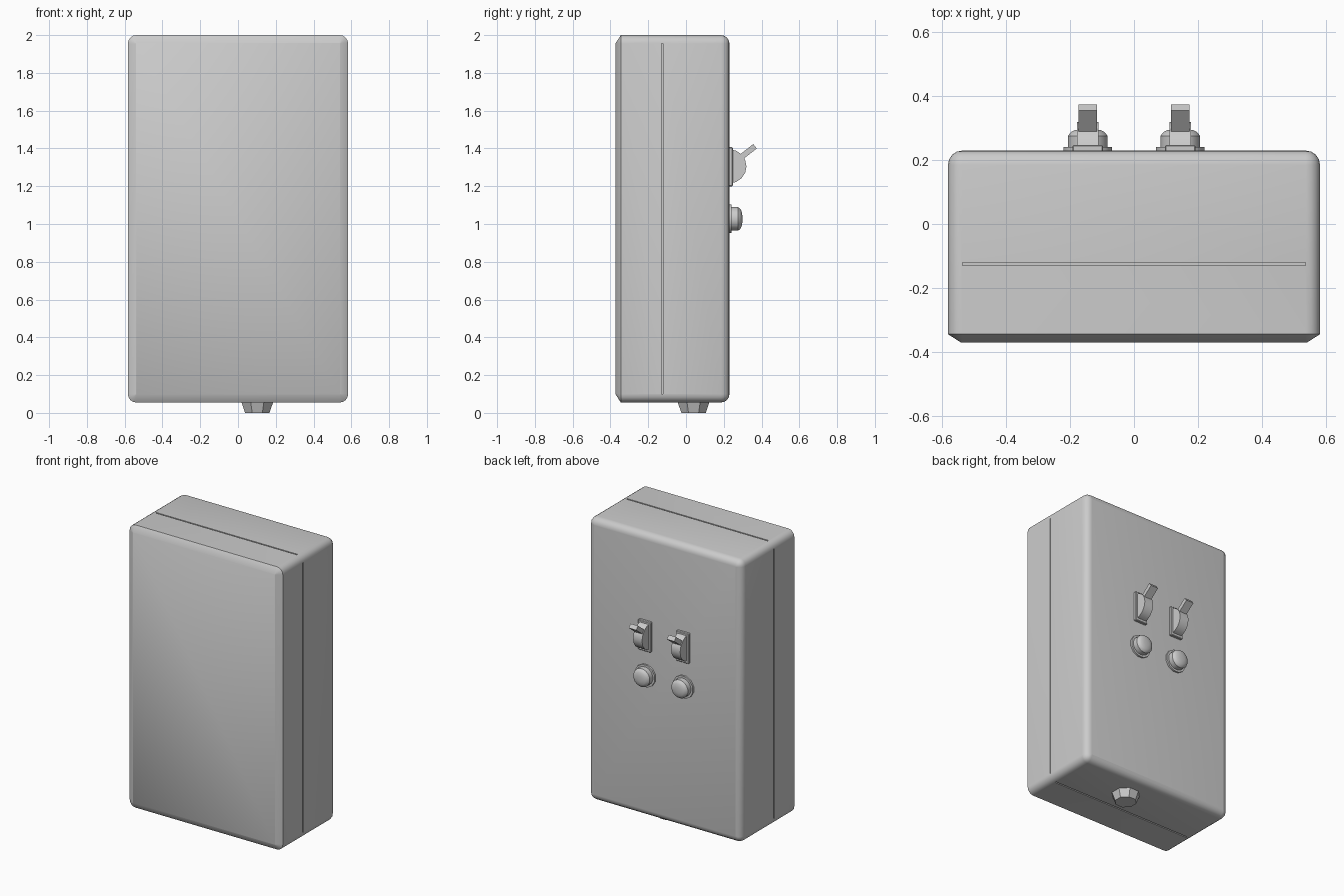
import bpy
import bmesh
from math import cos, sin, pi, radians
from mathutils import Matrix, Vector

cube = bpy.data.objects.get("Cube")
if cube:
    bpy.data.objects.remove(cube, do_unlink=True)

grey = bpy.data.materials.new("plain_grey")
grey.use_nodes = True
grey.diffuse_color = (0.6, 0.6, 0.6, 1)
grey.node_tree.nodes["Principled BSDF"].inputs["Base Color"].default_value = (0.6, 0.6, 0.6, 1)


def finish(name, bm, smooth=35):
    bmesh.ops.recalc_face_normals(bm, faces=bm.faces)
    mesh = bpy.data.meshes.new(name)
    bm.to_mesh(mesh)
    bm.free()
    mesh.materials.append(grey)
    obj = bpy.data.objects.new(name, mesh)
    bpy.context.collection.objects.link(obj)
    bpy.ops.object.select_all(action='DESELECT')
    obj.select_set(True)
    bpy.context.view_layer.objects.active = obj
    if smooth:
        bpy.ops.object.shade_smooth_by_angle(angle=radians(smooth))
    return obj


def add_box(bm, centre, size, tilt=0):
    m = Matrix.Translation(centre) @ Matrix.Rotation(tilt, 4, 'X') @ Matrix.Diagonal((*size, 1))
    bmesh.ops.create_cube(bm, size=1, matrix=m)


def loft(bm, rings):
    loops = [[bm.verts.new(p) for p in ring] for ring in rings]
    for a, b in zip(loops, loops[1:]):
        for i in range(len(a)):
            j = (i + 1) % len(a)
            bm.faces.new((a[i], a[j], b[j], b[i]))
    bm.faces.new(loops[0])
    bm.faces.new(loops[-1])


def turned(name, profile, sides, origin, axis):
    """Stack of regular rings (distance, radius) along an axis."""
    turn = Vector((0, 0, 1)).rotation_difference(Vector(axis)).to_matrix()
    rings = []
    for d, r in profile:
        rings.append([Vector(origin) + turn @ Vector((r * cos(a), r * sin(a), d))
                      for a in (2 * pi * (i + 0.5) / sides for i in range(sides))])
    bm = bmesh.new()
    loft(bm, rings)
    return finish(name, bm)


# Case: rounded rectangle lofted from front to back
HALF_X, LOW, HIGH, FRONT, BACK, R = 0.583, 0.055, 2.0, -0.372, 0.23, 0.045
MID, HALF_Z = (LOW + HIGH) / 2, (HIGH - LOW) / 2


def case_ring(y, inset):
    ring, r = [], max(R - inset, 0.002)
    for k, (sx, sz) in enumerate(((1, 1), (-1, 1), (-1, -1), (1, -1))):
        for i in range(5):
            a = (k + i / 4) * pi / 2
            ring.append((sx * (HALF_X - inset - r) + r * cos(a), y,
                         MID + sz * (HALF_Z - inset - r) + r * sin(a)))
    return ring


levels = [(FRONT, 0.042), (-0.345, 0)]
levels += [(BACK - R + R * sin(a), R - R * cos(a)) for a in (i * pi / 8 for i in range(5))]
bm = bmesh.new()
loft(bm, [case_ring(y, inset) for y, inset in levels])
case = finish("case", bm)

# Seam between the two case halves, cut into each flat side
SEAM, WIDTH, DEPTH = -0.125, 0.009, 0.02
bm = bmesh.new()
for s in (-1, 1):
    add_box(bm, (s * HALF_X, SEAM, MID), (DEPTH, WIDTH, 2 * (HALF_Z - R)))
    add_box(bm, (0, SEAM, MID + s * HALF_Z), (2 * (HALF_X - R), WIDTH, DEPTH))
cutter = finish("seam_cutter", bm, 0)
cutter.hide_render = True
cut = case.modifiers.new("seam", 'BOOLEAN')
cut.object = cutter
cut.operation = 'DIFFERENCE'
cut.solver = 'EXACT'
bpy.context.view_layer.objects.active = case
bpy.ops.object.modifier_apply(modifier=cut.name)
bpy.data.objects.remove(cutter, do_unlink=True)

# Foot plug underneath
turned("bottom_plug", [(-0.01, 0.094), (0.055, 0.07)], 8, (0.102, 0.04, LOW), (0, 0, -1))

# Two switches with a push button below each
for side, x in (("left", 0.145), ("right", -0.145)):
    bm = bmesh.new()
    add_box(bm, (x, 0.236, 1.303), (0.096, 0.024, 0.207))
    plate = finish(side + "_switch_plate", bm, 0)
    bevel = plate.modifiers.new("bevel", 'BEVEL')
    bevel.width = 0.004
    bevel.segments = 1

    # Half-round switch hub
    bm = bmesh.new()
    arc = [(-pi / 2 + i * pi / 8) for i in range(9)]
    loft(bm, [[(x + dx, BACK + 0.09 * cos(a), 1.305 + 0.09 * sin(a)) for a in arc]
              for dx in (-0.034, 0.034)])
    finish(side + "_switch_hub", bm, 30)

    # Lever tilted upward
    bm = bmesh.new()
    add_box(bm, (x, 0.32, 1.376), (0.057, 0.115, 0.03), radians(38))
    finish(side + "_switch_lever", bm, 0)

    turned(side + "_button_collar", [(-0.01, 0.078), (0.012, 0.078)], 12,
           (x, BACK, 1.027), (0, 1, 0))
    turned(side + "_button", [(0, 0.063), (0.046, 0.063), (0.057, 0.055), (0.064, 0.042),
                              (0.068, 0.02)], 16, (x, BACK, 1.027), (0, 1, 0))
